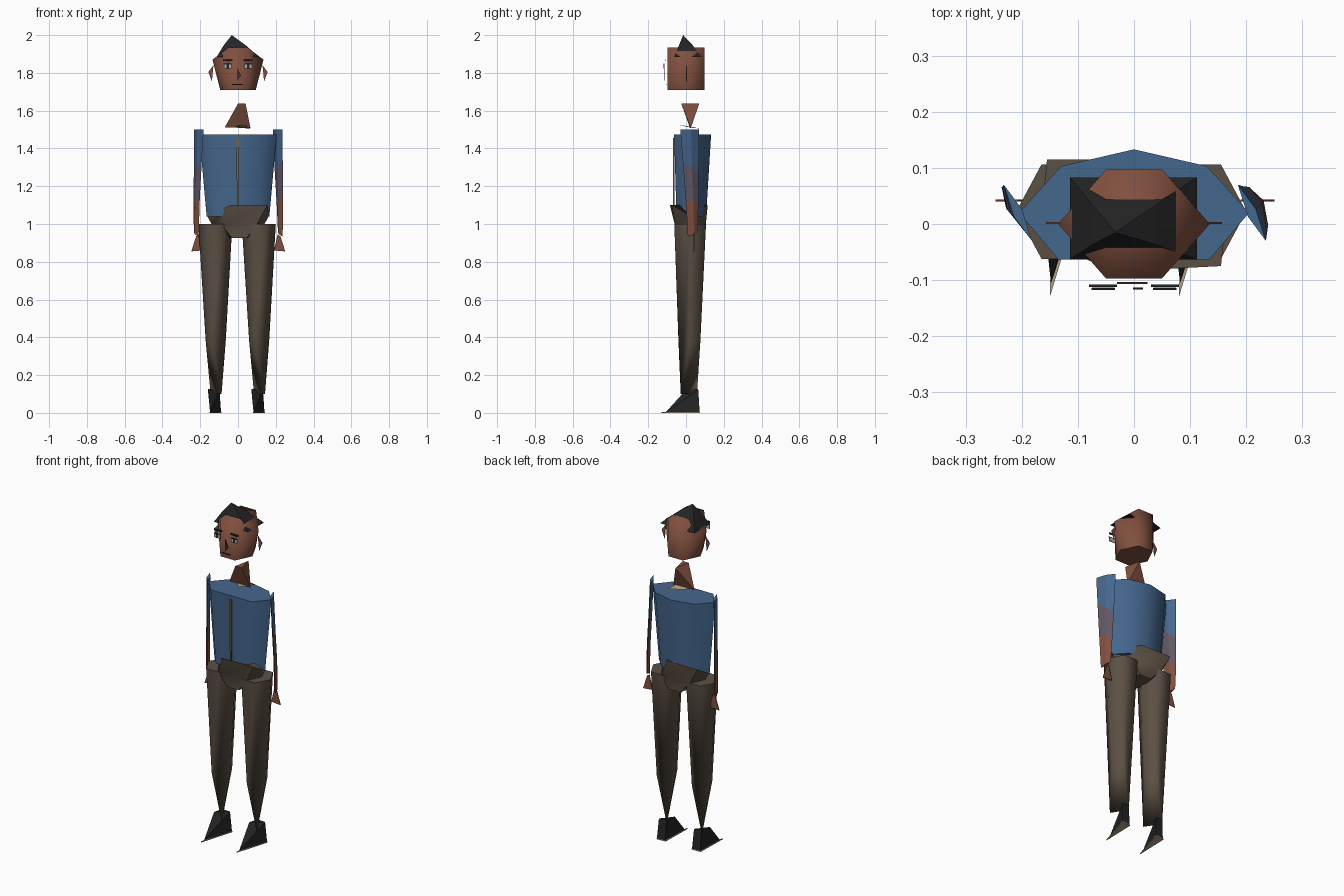
import bpy
import bmesh
from math import cos, sin, pi, radians

default_cube = bpy.data.objects.get("Cube")
if default_cube:
    bpy.data.objects.remove(default_cube, do_unlink=True)


def make_material(name, red, green, blue):
    material = bpy.data.materials.new(name)
    material.use_nodes = True
    colour = (red, green, blue, 1)
    material.diffuse_color = colour
    shader = material.node_tree.nodes["Principled BSDF"]
    shader.inputs["Base Color"].default_value = colour
    shader.inputs["Roughness"].default_value = 0.9
    return material


shirt_blue = make_material("shirt blue", .06, .135, .27)
sleeve_mauve = make_material("faded sleeve mauve", .12, .095, .13)
skin_brown = make_material("skin brown", .22, .08, .05)
trouser_brown = make_material("trouser brown", .105, .08, .057)
soft_black = make_material("soft black", .018, .018, .018)
sole_beige = make_material("sole beige", .45, .36, .24)
eye_grey = make_material("eye grey", .4, .42, .37)
placket_tan = make_material("placket tan", .2, .13, .06)
feature_brown = make_material("dark feature brown", .07, .025, .018)


def finish(name, mesh_builder, materials, smooth_angle=None):
    """Turn a bmesh into an object, optionally smooth below an angle."""
    bmesh.ops.recalc_face_normals(mesh_builder, faces=mesh_builder.faces)
    mesh = bpy.data.meshes.new(name)
    mesh_builder.to_mesh(mesh)
    mesh_builder.free()
    for material in materials:
        mesh.materials.append(material)
    part = bpy.data.objects.new(name, mesh)
    bpy.context.collection.objects.link(part)
    if smooth_angle:
        bpy.ops.object.select_all(action="DESELECT")
        part.select_set(True)
        bpy.context.view_layer.objects.active = part
        bpy.ops.object.shade_smooth_by_angle(angle=radians(smooth_angle))
    return part


def hull(name, points, material, smooth_angle=None, shift=0):
    """Closed convex part around a few corner points."""
    builder = bmesh.new()
    for x, y, z in points:
        builder.verts.new((x + shift, y, z))
    bmesh.ops.convex_hull(builder, input=builder.verts)
    bmesh.ops.dissolve_limit(builder, angle_limit=radians(1),
                             verts=builder.verts, edges=builder.edges)
    return finish(name, builder, [material], smooth_angle)


def loft(name, rings, materials, smooth_angle=None):
    """Join rings of points; each band may take its own material."""
    builder = bmesh.new()
    loops = [[builder.verts.new(p) for p in ring] for ring in rings]
    count = len(loops[0])
    for band, (low, high) in enumerate(zip(loops, loops[1:])):
        for i in range(count):
            j = (i + 1) % count
            face = builder.faces.new((low[i], low[j], high[j], high[i]))
            face.material_index = min(band, len(materials) - 1)
    builder.faces.new(loops[0])
    builder.faces.new(loops[-1]).material_index = len(materials) - 1
    return finish(name, builder, materials, smooth_angle)


def plate(name, outline, y, material, thickness=.004):
    """Thin upright plate with an outline in x and z."""
    front = [(x, y, z) for x, z in outline]
    back = [(x, y + thickness, z) for x, z in outline]
    return loft(name, [front, back], [material])


def bar(name, x, z, width, height, y, material):
    w, h = width / 2, height / 2
    outline = [(x - w, z - h), (x + w, z - h), (x + w, z + h), (x - w, z + h)]
    return plate(name, outline, y, material)


def hexagon(x, y, z, width, depth):
    return [(x + width * cos(i * pi / 3),
             y + depth * sin(i * pi / 3) / sin(pi / 3), z) for i in range(6)]


def rectangle(left, right, front, back, z):
    return [(x, y, z) for x in (left, right) for y in (front, back)]


# Head: six-sided block narrowing to the chin, crown raised front and back
head_points = [(x, y, 1.935) for x in (-.05, .05) for y in (-.097, .097)]
head_points += [(side * .135, 0, 1.87) for side in (-1, 1)]
head_points += hexagon(0, 0, 1.71, .094, .097)
hull("head", head_points, skin_brown, 65)

# Hair: low pyramid cap
hair_points = rectangle(-.114, .112, -.063, .083, 1.883)
hair_points += rectangle(-.075, .04, -.037, .035, 1.947)
hair_points.append((-.033, -.015, 2))
hull("hair", hair_points, soft_black)

# Facial features on thin plates just ahead of the face
FACE = -.117
for side, label in ((-1, "right"), (1, "left")):
    plate(label + "_ear", [(side * .13, 1.84), (side * .157, 1.805),
                           (side * .138, 1.755)], 0, skin_brown)
    x = side * .055
    bar(label + "_eye", x, 1.835, .04, .022, FACE, eye_grey)
    bar(label + "_iris", x, 1.835, .013, .022, FACE - .001, soft_black)
    bar(label + "_upper_lid", x, 1.848, .042, .005, FACE - .001, soft_black)
    bar(label + "_eyebrow", x, 1.867, .05, .01, FACE + .005, soft_black)
plate("nose", [(-.002, 1.825), (.016, 1.785), (-.002, 1.76)],
      FACE, feature_brown)
bar("mouth", -.003, 1.738, .055, .006, FACE + .01, feature_brown)

# Neck: wedge with a fore-and-aft top edge and a crosswise lower edge
hull("neck", [(0, -.025, 1.637), (.04, -.025, 1.637), (.02, .07, 1.637),
              (-.07, .02, 1.512), (.066, .025, 1.507)], skin_brown)
hull("collar", [(-.035, .04, 1.512), (.03, -.042, 1.526),
                (.066, .08, 1.505), (.03, .02, 1.511)], sole_beige)

# Torso: faceted barrel, widest at the shoulders
chest = [(0, .133), (.13, .103), (.205, .02), (.135, -.063),
         (-.135, -.063), (-.205, .02), (-.13, .103)]
loft("shirt_torso", [[(x * .81, y * .8, 1.04) for x, y in chest],
                     [(x, y, 1.475) for x, y in chest]], [shirt_blue], 60)
plate("shirt_placket", [(-.005, 1.08), (.004, 1.08), (.004, 1.455),
                        (-.009, 1.455)], -.069, placket_tan, .009)

# Hips: waistband rises at front left and back right only
hip_bottom = [(-.03, -.055), (.045, -.055), (.06, .02),
              (.045, .1), (-.03, .1), (-.05, .02)]
hip_middle = [(-.09, -.06), (.1, -.06), (.14, .02),
              (.09, .105), (-.1, .105), (-.14, .02)]
hip_top = [(-.04, -.085, 1.1), (.155, -.075, 1.1), (.165, .02, 1.045),
           (.04, .115, 1.1), (-.155, .115, 1.1), (-.165, .02, 1.045)]
loft("trouser_hips", [[(x, y, .925) for x, y in hip_bottom],
                      [(x, y, 1) for x, y in hip_middle], hip_top],
     [trouser_brown], 50)

# Legs and shoes: the same shapes repeated side by side
leg = hexagon(.11, .022, 1, .09, .084) + hexagon(.112, .018, .38, .053, .058)
leg += [(.085, .058, .1), (.143, -.028, .1)]
shoe = [(.082, -.105, .006), (.14, .072, .006), (.09, .07, .006),
        (.07, .005, .127), (.132, .065, .122), (.085, .06, .127)]
sole = [(x, y, z) for x, y in ((.08, -.13), (.142, .073), (.085, .07))
        for z in (0, .006)]
for label, shift in (("left", 0), ("right", -.23)):
    hull(label + "_trouser_leg", leg, trouser_brown, 65, shift)
    hull(label + "_shoe", shoe, soft_black, None, shift)
    hull(label + "_shoe_sole", sole, sole_beige, None, shift)


# Arms: thin slanted blades, sleeve fading into a bare forearm
def arm_ring(x, y, z, half, tilt=0):
    across, along, thick = half * .5, half, .007
    return [(x - across, y + along, z - tilt),
            (x + thick, y + thick, z),
            (x + across, y - along, z + tilt),
            (x - thick, y - thick, z)]


for label, x in (("left", .21), ("right", -.207)):
    out = 1 if x > 0 else -1
    rings = [arm_ring(x + out * .014, .035, .945, .025, -.012),
             arm_ring(x + out * .012, .032, 1.12, .034, .02),
             arm_ring(x + out * .006, .025, 1.3, .042, .03),
             arm_ring(x, .02, 1.5, .05)]
    loft(label + "_arm", rings, [skin_brown, sleeve_mauve, shirt_blue])
    plate(label + "_hand", [(x, .945), (x + out * .015, .935),
                            (x + out * .04, .855), (x - out * .02, .86)],
          .04, skin_brown)
